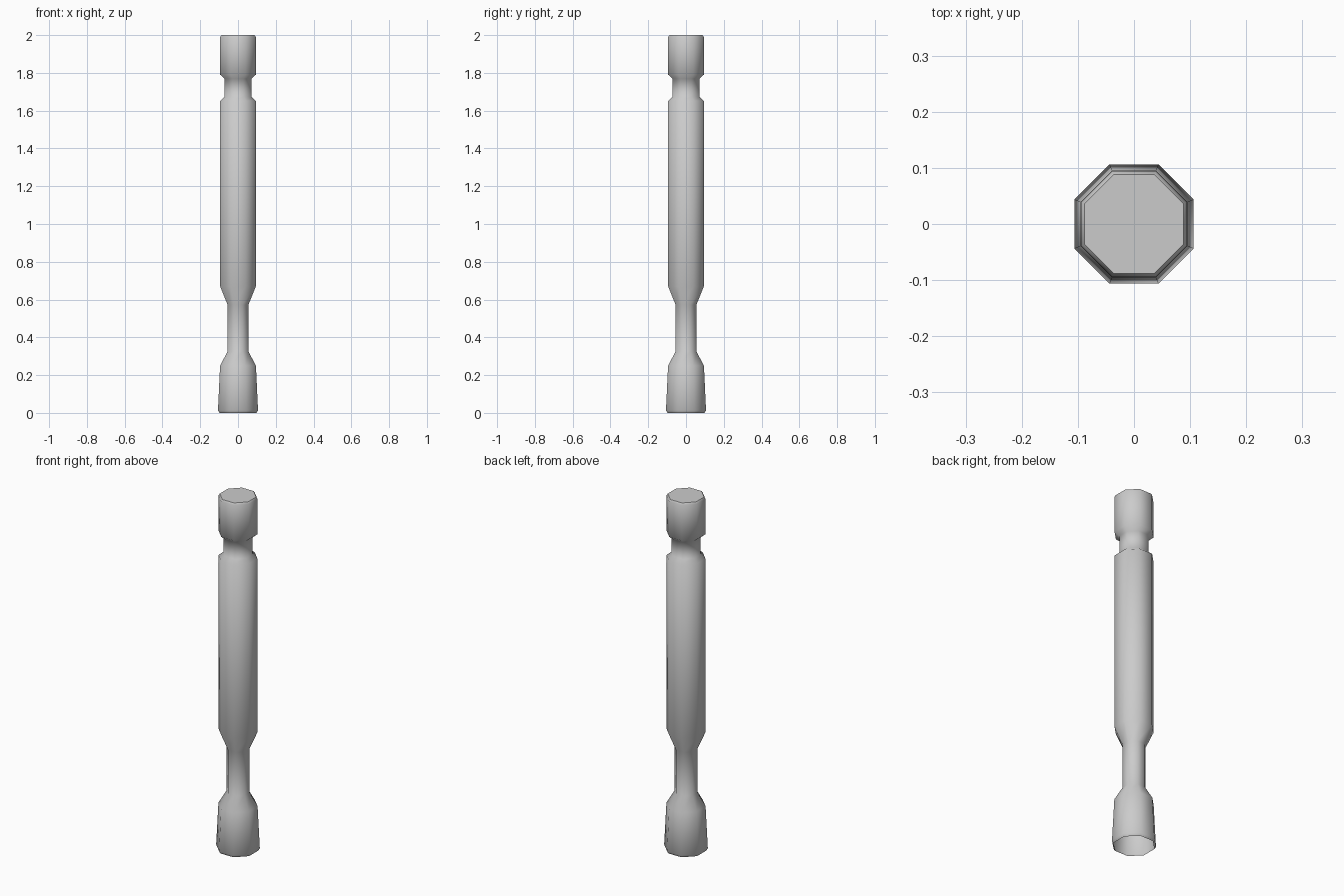
import bpy, bmesh, math

if "Cube" in bpy.data.objects:
    bpy.data.objects.remove(bpy.data.objects["Cube"])

# Flat grey material
mat = bpy.data.materials.new("plain grey")
mat.diffuse_color = (0.6, 0.6, 0.6, 1)
mat.use_nodes = True
mat.node_tree.nodes["Principled BSDF"].inputs["Base Color"].default_value = mat.diffuse_color

# Profile: (flat-to-centre distance, height), bottom to top
profile = [
    (0.098, 0.0), (0.106, 0.013), (0.095, 0.25),       # foot
    (0.055, 0.325), (0.055, 0.572),                    # narrow neck
    (0.094, 0.668), (0.094, 1.652),                    # long shaft
    (0.071, 1.673), (0.071, 1.769),                    # upper groove
    (0.094, 1.79), (0.094, 1.99), (0.088, 2.0),        # head
]
SIDES = 8

bm = bmesh.new()
rings = []
for a, z in profile:
    r = a / math.cos(math.pi / SIDES)
    rings.append([bm.verts.new((r * math.cos((i + 0.5) * math.tau / SIDES),
                                r * math.sin((i + 0.5) * math.tau / SIDES), z))
                  for i in range(SIDES)])
for lo, hi in zip(rings, rings[1:]):
    for i in range(SIDES):
        j = (i + 1) % SIDES
        bm.faces.new((lo[i], lo[j], hi[j], hi[i]))
bm.faces.new(rings[-1])    # top cap; the underside stays open

mesh = bpy.data.meshes.new("turned_post")
bm.to_mesh(mesh)
bm.free()
mesh.materials.append(mat)
post = bpy.data.objects.new("turned_post", mesh)
bpy.context.collection.objects.link(post)

# Smooth round the sides, crisp at the cap
bpy.context.view_layer.objects.active = post
post.select_set(True)
bpy.ops.object.shade_smooth_by_angle(angle=math.radians(50))
